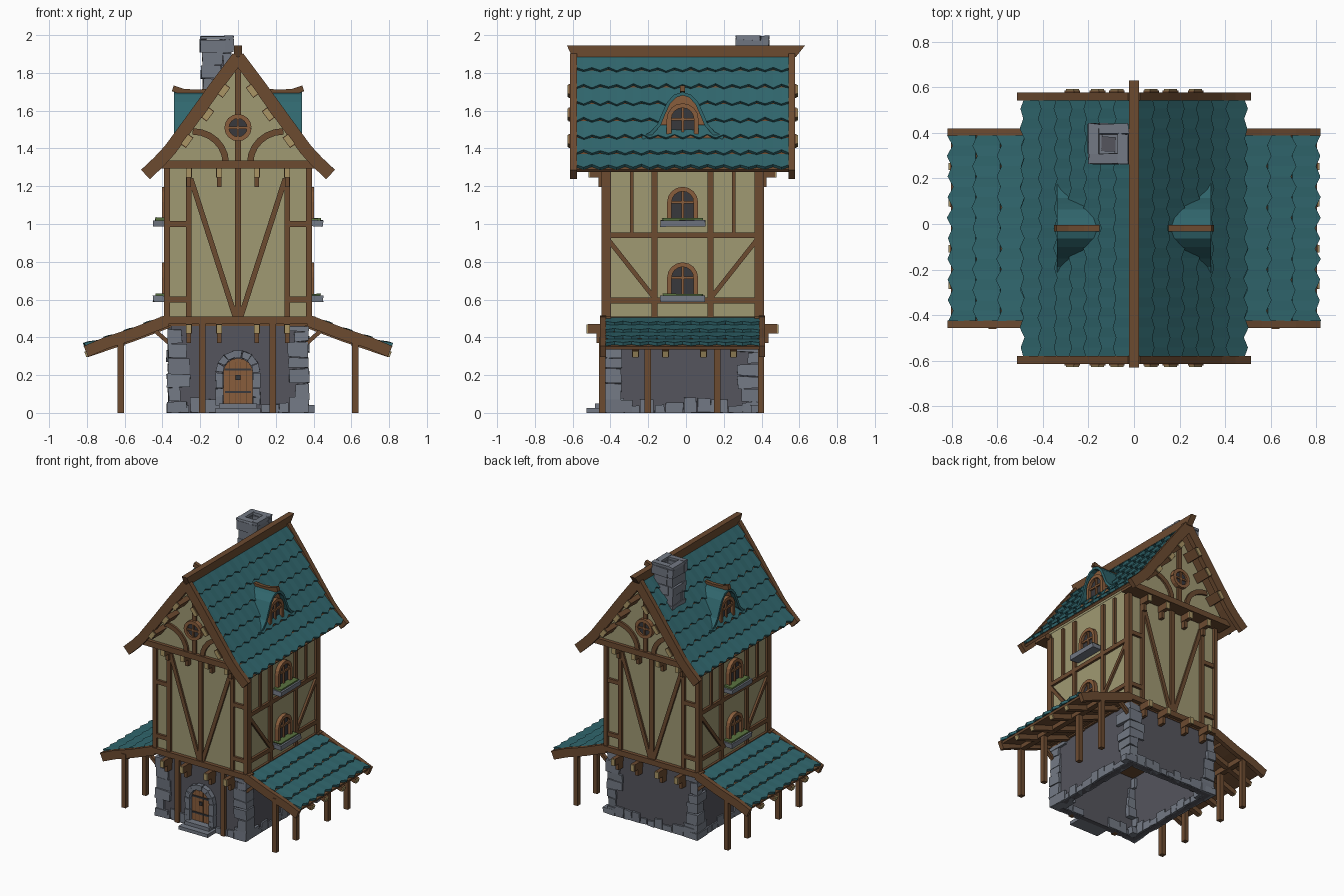
import bpy, bmesh, math, random
from mathutils import Vector

if "Cube" in bpy.data.objects:
    bpy.data.objects.remove(bpy.data.objects["Cube"])

random.seed(4)
R = random.uniform
COL = dict(wood=(.15, .07, .03), trim=(.25, .11, .045), end=(.40, .30, .13), plaster=(.35, .32, .17),
           stone=(.17, .19, .23), wall=(.09, .09, .11), tile=(.03, .135, .155), glass=(.04, .04, .045),
           moss=(.10, .17, .05))
parts = {}


# Helpers: every part collects solids; a frame maps (u, v, n) to the world
def front(s):
    return lambda u, v, n: Vector((u, s * n, v))


def side(s):
    return lambda u, v, n: Vector((s * n, u, v))


def bm_of(name, mat):
    return parts.setdefault(name, (bmesh.new(), mat))[0]


def poly(name, mat, f, pts, n0, n1, jit=0):
    bm = bm_of(name, mat)
    a, b = [[bm.verts.new(f(u, v, n)) for u, v in pts] for n in (n0, n1)]
    if jit:
        for v in a + b:
            v.co += Vector((R(-jit, jit), R(-jit, jit), R(-jit, jit)))
            v.co.z = min(max(v.co.z, 0), 2)
    bm.faces.new(a)
    bm.faces.new(b[::-1])
    for i in range(len(a)):
        j = (i + 1) % len(a)
        bm.faces.new((a[i], b[i], b[j], a[j]))


def box(name, mat, x0, x1, y0, y1, z0, z1, jit=0):
    poly(name, mat, front(1), [(x0, z0), (x1, z0), (x1, z1), (x0, z1)], y0, y1, jit)


def strip(name, mat, f, path, w, n0, n1, gap=1, jit=0):
    P = [Vector(p) for p in path]
    L, Q = [], []
    for i, p in enumerate(P):
        d = (P[min(i + 1, len(P) - 1)] - P[max(i - 1, 0)]).normalized() * w / 2
        L.append(p + Vector((-d.y, d.x)))
        Q.append(p - Vector((-d.y, d.x)))
    for i in range(len(P) - 1):
        quad = [L[i], L[i + 1], Q[i + 1], Q[i]]
        c = sum(quad, Vector((0, 0))) / 4
        poly(name, mat, f, [c + (q - c) * gap for q in quad], n0, n1, jit)


def arch(r, v0, v1, n=8):
    return [(-r, v0)] + [(-r * math.cos(math.pi * i / n), v1 + r * math.sin(math.pi * i / n))
                         for i in range(n + 1)] + [(r, v0)]


def tiles(name, prof, s, half, rows, tw):
    P = [Vector(p) for p in prof]
    seg = [(b - a).length for a, b in zip(P, P[1:])]

    def at(d, lift):
        i = 0
        while i < len(seg) - 1 and d > seg[i]:
            d -= seg[i]
            i += 1
        t = (P[i + 1] - P[i]).normalized()
        return P[i] + t * d + Vector((-t.y, t.x)) * lift

    bm, n, step = bm_of(name, 'tile'), int(2 * half / tw) * 2, sum(seg) / rows
    for r in range(rows):
        prev = None
        for k in range(n + 1):
            d = (r + 1) * step + (.011 if (k + r) % 2 else -.011) + R(-.004, .004)
            ring = [at(r * step, .008), at(d, .024), at(d, .006), at(r * step, 0)]
            ring = [bm.verts.new((s * p.x, -half + 2 * half * k / n, p.y)) for p in ring]
            if prev:
                for i in range(4):
                    j = (i + 1) % 4
                    bm.faces.new((prev[i], prev[j], ring[j], ring[i]))
            if k in (0, n):
                bm.faces.new(ring)
            prev = ring


def window(name, f, v0, v1, r, n):
    poly(name + '_glass', 'glass', f, arch(r, v0, v1), n - .03, n + .005)
    strip(name + '_frame', 'trim', f, arch(r, v0, v1), .024, n - .03, n + .025)
    for p, q in [((0, v0), (0, v1 + r)), ((-r, v1), (r, v1)), ((-r, v0), (r, v0))]:
        strip(name + '_frame', 'trim', f, [p, q], .014, n, n + .016)


# Ground floor: hollow stone walls, ceiling, quoins and footing course
for s in (1, -1):
    poly('stone_wall', 'wall', front(s), [(-.355, 0), (.355, 0), (.355, .47), (-.355, .47)], .37, .405)
    poly('stone_wall', 'wall', side(s), [(-.37, 0), (.37, 0), (.37, .47), (-.37, .47)], .32, .355)
    for t in (1, -1):
        z = 0
        while z < .44:
            h = min(R(.05, .09), .465 - z)
            a, b, o = R(.05, .12), R(.06, .17), R(0, .012)
            x, y = sorted((s * (.365 + o), s * (.365 - a))), sorted((t * (.412 + o), t * (.42 - b)))
            box('quoin_stones', 'stone', *x, *y, z, z + h - .004, .005)
            z += h
    for f, lim, n in ((front(s), .35, .40), (side(s), .40, .35)):
        u = -lim
        while u < lim - .03:
            w, h = R(.05, .1), R(.035, .085)
            if not (s < 0 and n == .40 and abs(u + w / 2) < .13):
                poly('footing_stones', 'stone', f, [(u, 0), (u + w - .005, 0), (u + w - .005, h), (u, h)],
                     n - .04, n + .017, .004)
            u += w
box('floor_slab', 'wood', -.37, .37, -.41, .41, .46, .50)

# Door, stone arch and steps
F = front(-1)
poly('door', 'trim', F, arch(.078, .04, .212), .39, .413)
for u in (-.045, -.015, .015, .045):
    strip('door_gaps', 'wood', F, [(u, .045), (u, .27)], .004, .41, .416)
for v in (.11, .23):
    strip('door_hinges', 'glass', F, [(-.07, v), (.07, v)], .012, .41, .42)
box('door_knocker', 'glass', -.012, .012, -.425, -.41, .175, .20)
ring = arch(.098, .13, .215, 7)
ring = [(-.098, .04), (-.098, .085)] + ring + [(.098, .085), (.098, .04)]
strip('door_arch_stones', 'stone', F, ring, .042, .38, .44, .94, .003)
box('door_steps', 'stone', -.12, .12, -.51, -.39, 0, .025)
box('door_steps', 'stone', -.10, .10, -.465, -.39, .025, .05)
for u in (-.19, .185):
    strip('front_wall_posts', 'wood', F, [(u, 0), (u, .47)], .034, .39, .43)

# Upper storey walls and gables
box('upper_walls', 'plaster', -.375, .375, -.41, .41, .48, 1.34)
poly('gable_walls', 'plaster', front(1), [(-.375, 1.30), (.375, 1.30), (.375, 1.345), (0, 1.87), (-.375, 1.345)],
     -.485, .485)
for s in (1, -1):
    # Front and back timber framing
    f = front(s)

    def bar(p, q, w, n0=.40, n1=.427):
        strip('front_and_back_timbers', 'wood', f, [p, q], w, n0, n1)
    bar((0, .5), (0, 1.3), .034)
    bar((-.41, .49), (.41, .49), .04, .38, .437)
    bar((-.43, 1.315), (.43, 1.315), .042, .40, .51)
    bar((0, 1.33), (0, 1.86), .032, .47, .50)
    for t in (1, -1):
        bar((t * .376, .5), (t * .376, 1.3), .03, .38, .43)
        bar((t * .26, .5), (t * .26, 1.3), .03)
        bar((t * .25, 1.24), (t * .015, .51), .028, .40, .424)
        for v in (.6, 1.0):
            bar((t * .26, v), (t * .38, v), .03)
        curve = [(t * (.24 - .175 * math.sin(a)), 1.325 + .165 * math.cos(a)) for a in
                 [i * math.pi / 12 for i in range(7)]]
        strip('gable_braces', 'wood', f, curve, .034, .47, .50)
        # Jetty joists with brackets under both overhangs
        for u in (t * .26, t * .1):
            for v, n in ((.445, .50), (1.27, .49)):
                strip('joists', 'wood', f, [(u, v - .025), (u, v + .025)], .032, .38, n)
                strip('joist_ends', 'end', f, [(u, v - .024), (u, v + .024)], .03, n, n + .008)
                strip('joist_brackets', 'wood', f, [(u, v - .075), (u, v - .02)], .024, .39, n - .045)
        for x, z in ((.27, 1.44), (.16, 1.58), (.075, 1.705)):
            strip('purlins', 'wood', f, [(t * x - .02, z + .027 * t), (t * x + .02, z - .027 * t)], .035, .45, .603)
            strip('purlin_ends', 'end', f, [(t * x - .017, z + .023 * t), (t * x + .017, z - .023 * t)], .03, .603, .61)
    # Round gable window
    circ = [(.06 * math.cos(i * math.pi / 8), 1.51 + .06 * math.sin(i * math.pi / 8)) for i in range(17)]
    poly('round_window_glass', 'glass', f, circ[:-1], .47, .504)
    strip('round_window_frame', 'trim', f, circ, .024, .47, .518)
    strip('round_window_frame', 'trim', f, [(-.06, 1.51), (.06, 1.51)], .012, .48, .512)
    strip('round_window_frame', 'trim', f, [(0, 1.45), (0, 1.57)], .012, .48, .512)

    # Side timber framing
    f = side(s)
    for p, q, w in [((-.43, .49), (.43, .49), .04), ((-.42, .595), (.42, .595), .03), ((-.42, .94), (.42, .94), .03),
                    *[((t * .41, .5), (t * .41, 1.32), .035) for t in (1, -1)],
                    *[((t * .148, .5), (t * .148, 1.32), .032) for t in (1, -1)],
                    *[((t * .27, .95), (t * .27, 1.32), .018) for t in (1, -1)],
                    *[((t * .40, .925), (t * .155, .615), .024) for t in (1, -1)]]:
        strip('side_timbers', 'wood', f, [p, q], w, .36, .392 - .001 * (w < .03))
    # Side windows with planter boxes
    for v in (.61, 1.01):
        window('side_window', f, v, v + .105, .07, .378)
        strip('planter_boxes', 'stone', f, [(-.118, v - .006), (.118, v - .006)], .032, .37, .45, 1, .003)
        strip('planter_moss', 'moss', f, [(-.105, v + .014), (.105, v + .014)], .016, .375, .438, 1, .004)

# Main roof: deck, tiles, bargeboards, ridge
PROF = [(0, 1.895), (.12, 1.735), (.25, 1.555), (.36, 1.405), (.42, 1.34), (.475, 1.29)]
for s in (1, -1):
    strip('roof_deck', 'wood', front(1), [(s * x, z - .008) for x, z in PROF], .018, -.57, .57)
    tiles('roof_tiles', PROF, s, .567, 7, .085)
    for t in (1, -1):
        board = [(s * x, z - .012) for x, z in PROF[:-1]] + [(s * .49, 1.262)]
        strip('bargeboards', 'wood', front(t), board, .068, .56, .595)
poly('ridge_beam', 'wood', side(1), [(-.612, 1.945), (-.585, 1.885), (.60, 1.885), (.648, 1.945)], -.022, .022)

# Dormers
half = [(.215, 1.455), (.165, 1.48), (.125, 1.525), (.10, 1.585), (.075, 1.64), (.04, 1.677)]
bell = [(-u, v) for u, v in half] + [(0, 1.69)] + half[::-1]
for s in (1, -1):
    f = side(s)
    strip('dormer_roof', 'tile', f, bell, .018, .10, .338)
    poly('dormer_face', 'trim', f, bell[2:-2], .10, .305)
    window('dormer_window', f, 1.475, 1.555, .072, .308)
    strip('dormer_sill', 'trim', f, [(-.15, 1.463), (.15, 1.463)], .018, .25, .335)
    strip('dormer_ridge', 'wood', front(1), [(s * .15, 1.70), (s * .22, 1.695), (s * .29, 1.70), (s * .345, 1.718)],
          .032, -.014, .014)

# Chimney of stacked stones, each course in a pinwheel
cx, cy, z = -.115, .37, 1.5
box('chimney_core', 'wall', cx - .06, cx + .06, cy - .06, cy + .06, 1.5, 1.90)
while z < 1.98:
    h = min(.068, 1.997 - z)
    k = .088 if z > 1.88 else .076
    dx, t = R(-.006, .006), .045
    for x0, x1, y0, y1 in ((-k, k - t, -k, -k + t), (k - t, k, -k, k - t), (-k + t, k, k - t, k), (-k, -k + t, -k + t, k)):
        box('chimney_stones', 'stone', cx + dx + x0, cx + dx + x1, cy + y0, cy + y1, z, z + h - .002, .004)
    z += h

# Lean-to roofs on both sides
LEAN = [(.375, .50), (.55, .432), (.70, .382), (.80, .352)]
for s in (1, -1):
    tiles('lean_to_tiles', LEAN, s, .407, 4, .085)
    strip('lean_to_deck', 'wood', front(1), [(s * x, z - .008) for x, z in LEAN], .016, -.41, .41)
    for t in (1, -1):
        strip('lean_to_bargeboards', 'wood', front(t), [(s * x, z - .012) for x, z in LEAN[:-1]] + [(s * .805, .325)],
              .062, .405, .437)
        strip('lean_to_braces', 'wood', front(t), [(s * .365, .37), (s * .45, .445)], .022, .385, .41)
    for y in (-.25, -.09, .11, .27):
        strip('lean_to_rafters', 'wood', front(1), [(s * .36, .47), (s * .55, .398), (s * .80, .312)], .036,
              y - .018, y + .018)
        strip('lean_to_rafter_ends', 'end', front(1), [(s * .80, .312), (s * .808, .309)], .032, y - .016, y + .016)
    for y in (-.425, -.185, .183, .415):
        x = sorted((s * .603, s * .637))
        box('lean_to_posts', 'wood', *x, y - .017, y + .017, 0, .40)
    box('lean_to_plate', 'wood', *sorted((s * .60, s * .64)), -.42, .42, .355, .392)

# Turn the collected parts into objects, shifted to the building's centre
mats = {}
for k, c in COL.items():
    mats[k] = bpy.data.materials.new(k)
    mats[k].diffuse_color = (*c, 1)
for name, (bm, mat) in parts.items():
    bmesh.ops.recalc_face_normals(bm, faces=bm.faces)
    me = bpy.data.meshes.new(name)
    bm.to_mesh(me)
    bm.free()
    me.materials.append(mats[mat])
    ob = bpy.data.objects.new(name, me)
    ob.location.y = -.018
    bpy.context.collection.objects.link(ob)

for m in bpy.data.materials:
    if m.users and not m.is_grease_pencil:
        m.use_nodes = True
        m.node_tree.nodes["Principled BSDF"].inputs["Base Color"].default_value = m.diffuse_color
